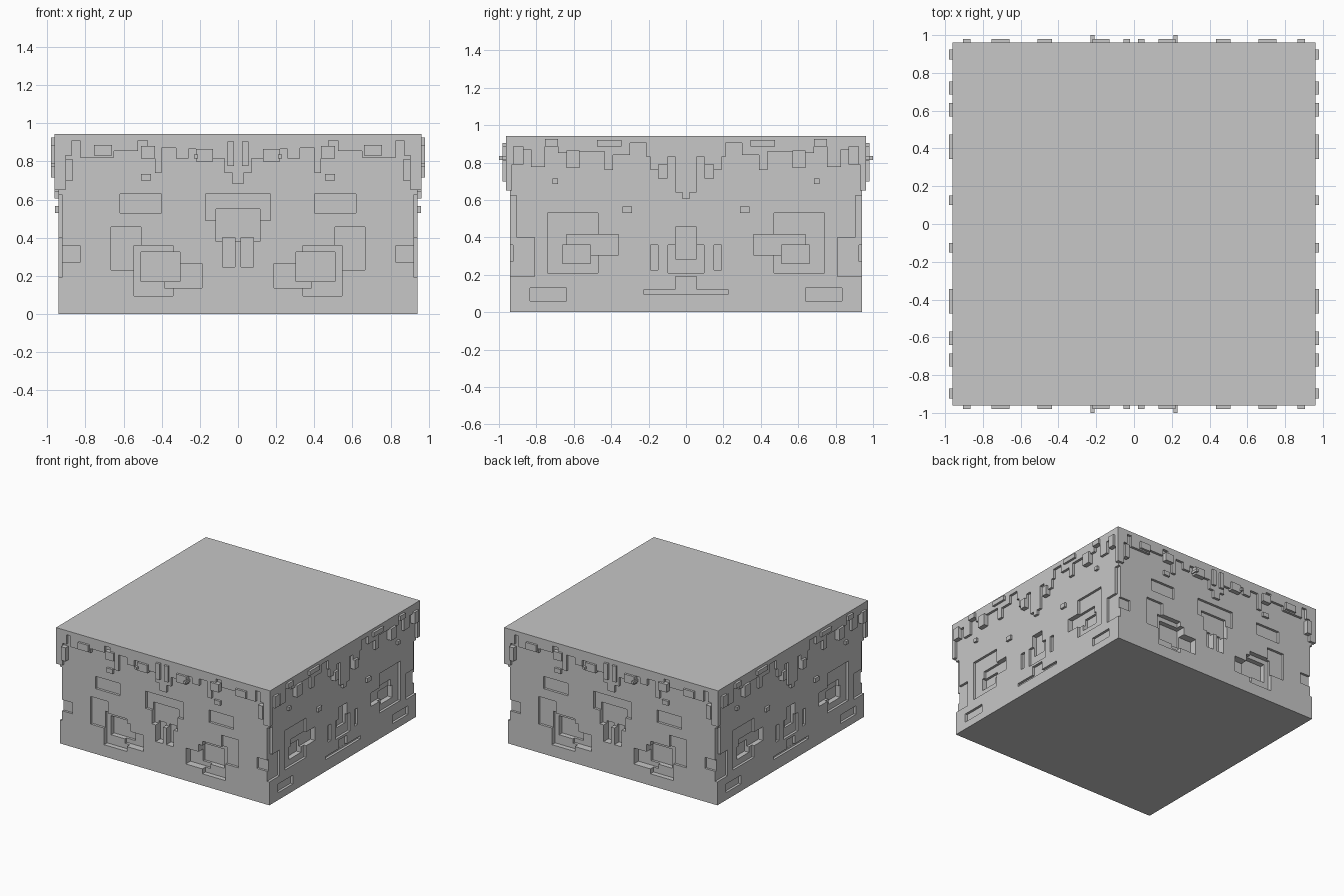
import bpy, bmesh
from mathutils import Matrix, Vector

default = bpy.data.objects.get("Cube")
if default:
    bpy.data.objects.remove(default, do_unlink=True)

WALL, SKIRT, TOP = 0.942, 0.962, 0.943

stone = bpy.data.materials.new("stone_grey")
stone.use_nodes = True
grey = (0.57, 0.57, 0.57, 1)
stone.diffuse_color = grey
stone.node_tree.nodes["Principled BSDF"].inputs["Base Color"].default_value = grey


def add_box(bm, lo, hi, turn):
    lo, hi = Vector(lo), Vector(hi)
    m = Matrix.Translation((lo + hi) / 2) @ Matrix.Diagonal((*(hi - lo), 1))
    bmesh.ops.create_cube(bm, size=1, matrix=turn @ m)


def finish(bm, name):
    bmesh.ops.recalc_face_normals(bm, faces=bm.faces)
    mesh = bpy.data.meshes.new(name)
    bm.to_mesh(mesh)
    bm.free()
    mesh.materials.append(stone)
    obj = bpy.data.objects.new(name, mesh)
    bpy.context.scene.collection.objects.link(obj)
    return obj


def both(rects):
    """Mirror rectangles (x0, x1, z0, z1, depth) that lie off the centre line."""
    for x0, x1, z0, z1, d in rects:
        yield x0, x1, z0, z1, d
        if x0 >= 0:
            yield -x1, -x0, z0, z1, d


# Skirt steps: (outer end, lower edge) going outward from the centre
front_steps = [(.03, .68), (.07, .74), (.13, .815), (.22, .83), (.26, .865),
               (.325, .815), (.40, .87), (.435, .74), (.475, .82), (.525, .91),
               (.65, .855), (.83, .82), (.87, .91), (.905, .83), (SKIRT, .65)]
side_steps = [(.02, .605), (.055, .64), (.10, .83), (.15, .76), (.19, .76),
              (.21, .83), (.30, .905), (.39, .84), (.435, .76), (.57, .86),
              (.64, .85), (.685, .85), (.755, .90), (.83, .775), (.87, .87),
              (.93, .79), (WALL, .65)]

# Raised plates: x0, x1, z0, z1, distance of the face from the centre
front_plates = [(.02, .055, .775, .905, .98), (.13, .22, .80, .865, .98),
                (.21, .23, .815, .835, 1.0), (.435, .51, .815, .88, .98),
                (.66, .755, .83, .885, .98), (.865, .905, .70, .81, .98),
                (.455, .51, .70, .735, .96)]
side_plates = [(.10, .15, .715, .79, .98), (.345, .475, .885, .92, .98),
               (.57, .64, .77, .865, .98), (.685, .755, .885, .925, .98),
               (.87, .925, .79, .885, .98), (.29, .34, .53, .565, .96),
               (.685, .715, .685, .715, .96)]

# Carved recesses: x0, x1, z0, z1, depth
front_cuts = [(-.17, .17, .49, .63, .02), (-.115, .115, .38, .55, .04),
              (.015, .08, .245, .40, .06), (.40, .62, .53, .63, .02),
              (.51, .665, .23, .455, .02), (.34, .545, .095, .36, .04),
              (.19, .385, .135, .265, .06), (.305, .51, .17, .325, .08),
              (.83, 1.05, .27, .36, .018)]
side_cuts = [(.47, .74, .21, .53, .02), (.36, .64, .305, .415, .04),
             (.51, .66, .26, .36, .06), (-.095, .095, .21, .36, .02),
             (-.055, .055, .285, .455, .04), (.15, .19, .225, .36, .02),
             (-.225, .225, .095, .12, .02), (-.055, .055, .11, .19, .021),
             (.64, .835, .06, .13, .02)]

# Stepped corner recess on the left and right: (x, z) outline
corner_cut = [(.81, .19), (1.1, .19), (1.1, .625), (.905, .625), (.905, .40), (.81, .40)]


def add_slab(bm, outline, outer, inner, turn):
    """Extrude an (x, z) outline inward from the outer to the inner distance."""
    face = bm.faces.new([bm.verts.new(turn @ Vector((x, -outer, z))) for x, z in outline])
    out = bmesh.ops.extrude_face_region(bm, geom=[face])["geom"]
    bmesh.ops.translate(bm, vec=turn @ Vector((0, outer - inner, 0)),
                        verts=[v for v in out if isinstance(v, bmesh.types.BMVert)])


def make_skirt(name, steps, turn):
    half, x = [], 0
    for end, z in steps:
        for point in ((x, z), (end, z)):
            if not half or half[-1] != point:
                half.append(point)
        x = end
    half = half[1:] + [(x, TOP)]
    bm = bmesh.new()
    add_slab(bm, [(-a, z) for a, z in reversed(half)] + half, SKIRT, WALL, turn)
    finish(bm, name)


def carve(bm):
    """Cut the shape in bm out of the main block and drop the cutter."""
    cutter = finish(bm, "recess_cutter")
    cutter.hide_render = True
    mod = block.modifiers.new("recess", "BOOLEAN")
    mod.operation, mod.solver, mod.object = "DIFFERENCE", "EXACT", cutter
    bpy.context.view_layer.update()
    shape = block.evaluated_get(bpy.context.evaluated_depsgraph_get())
    carved = bpy.data.meshes.new_from_object(shape)
    block.modifiers.clear()
    block.data = carved
    bpy.data.objects.remove(cutter, do_unlink=True)


# Main block
bm = bmesh.new()
add_box(bm, (-WALL, -WALL, 0), (WALL, WALL, TOP), Matrix.Identity(4))
block = finish(bm, "main_block")

# Recesses, skirt and plates on all four sides, turned by exact quarter turns
quarter = Matrix(((0, -1, 0, 0), (1, 0, 0, 0), (0, 0, 1, 0), (0, 0, 0, 1)))
turn = Matrix.Identity(4)
for i, side in enumerate(("front", "left", "back", "right")):
    steps, plates, cuts = ((front_steps, front_plates, front_cuts),
                           (side_steps, side_plates, side_cuts))[i % 2]
    make_skirt(side + "_skirt", steps, turn)

    bm = bmesh.new()
    for x0, x1, z0, z1, reach in both(plates):
        add_box(bm, (x0, -reach, z0), (x1, -WALL, z1), turn)
    finish(bm, side + "_raised_plates")

    for x0, x1, z0, z1, depth in both(cuts):
        bm = bmesh.new()
        add_box(bm, (x0, -1.1, z0), (x1, depth - WALL, z1), turn)
        carve(bm)
    if i % 2:
        for sign in (-1, 1):
            bm = bmesh.new()
            add_slab(bm, [(sign * x, z) for x, z in corner_cut], 1.2, WALL - .02, turn)
            carve(bm)
    turn = quarter @ turn
